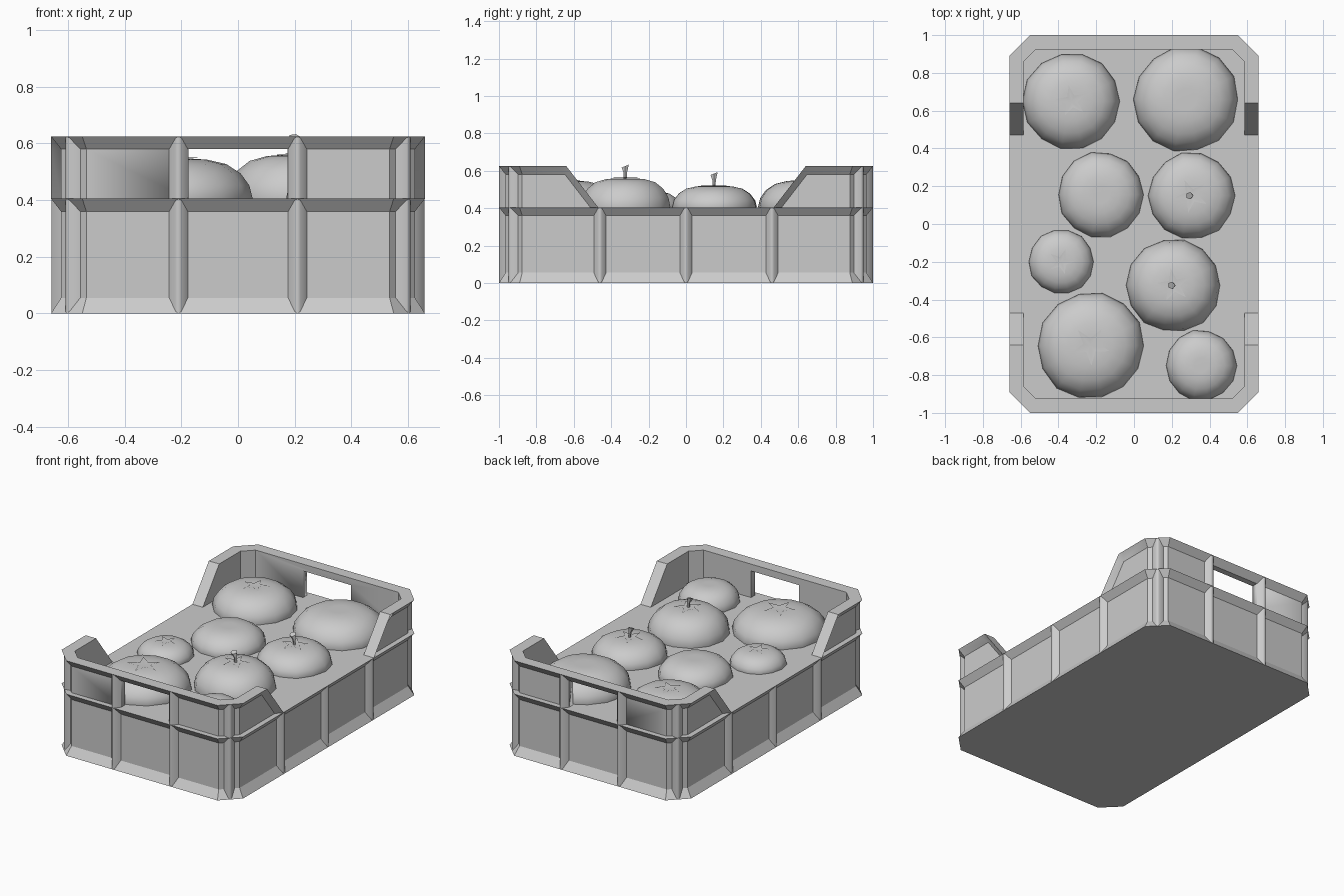
import bpy, bmesh, math, random
from mathutils import Vector, Matrix

random.seed(4)
if "Cube" in bpy.data.objects:
    bpy.data.objects.remove(bpy.data.objects["Cube"])

grey = bpy.data.materials.new("plain_grey")
grey.use_nodes = True
grey.diffuse_color = (0.6, 0.6, 0.6, 1)
grey.node_tree.nodes["Principled BSDF"].inputs["Base Color"].default_value = (0.6, 0.6, 0.6, 1)

HX, HY, CHAMFER = 0.66, 1.0, 0.11   # outer half sizes and corner cut
RECESS, WALL = 0.035, 0.075         # panel depth and wall thickness
DECK, TOP = 0.405, 0.625            # heights of the lower and upper rims


def finish(name, bm, angle):
    bmesh.ops.recalc_face_normals(bm, faces=bm.faces[:])
    mesh = bpy.data.meshes.new(name)
    bm.to_mesh(mesh)
    bm.free()
    mesh.materials.append(grey)
    ob = bpy.data.objects.new(name, mesh)
    bpy.context.collection.objects.link(ob)
    bpy.ops.object.select_all(action='DESELECT')
    ob.select_set(True)
    bpy.context.view_layer.objects.active = ob
    bpy.ops.object.shade_smooth_by_angle(angle=math.radians(angle))
    return ob


def bridge(bm, loops):
    for a, b in zip(loops, loops[1:]):
        n = len(a)
        for i in range(n):
            j = (i + 1) % n
            bm.faces.new((a[i], a[j], b[j], b[i]))


def corner_pair(inset):
    # The two ends of one cut corner, moved inward by the inset
    x, y = HX - inset, HY - inset
    c = CHAMFER - inset * (2 - math.sqrt(2))
    return (x, y - c), (x - c, y)


# Lower box with flared rims
bm = bmesh.new()
loops = []
for inset, z in ((0, 0), (RECESS, 0.055), (RECESS, 0.36), (0, DECK)):
    (ax, ay), (bx, by) = corner_pair(inset)
    plan = [(ax, ay), (bx, by), (-bx, by), (-ax, ay),
            (-ax, -ay), (-bx, -by), (bx, -by), (ax, -ay)]
    loops.append([bm.verts.new((x, y, z)) for x, y in plan])
bridge(bm, loops)
bm.faces.new(loops[0])
bm.faces.new(loops[-1])
finish("crate_box", bm, 20)


# Raised end walls, with sloping ends and a hand hole
def slope_y(z):
    return 0.47 + (z - DECK) / (TOP - DECK) * 0.17


def end_wall(name, side):
    bm = bmesh.new()
    panel = [(RECESS, DECK), (RECESS, 0.58), (0, TOP), (WALL, TOP), (WALL, DECK)]
    edge = [(0, DECK), (0, 0.58)] + panel[2:]
    half = [[(HX - d, slope_y(z), z) for d, z in edge],
            [(HX - d, slope_y(z) + 0.042, z) for d, z in panel]]
    for k in (0, 1):
        half.append([(*corner_pair(d)[k], z) for d, z in panel])
    stations = half + [[(-x, y, z) for x, y, z in s] for s in reversed(half)]
    loops = [[bm.verts.new((x, side * y, z)) for x, y, z in s] for s in stations]
    bridge(bm, loops)
    bm.faces.new(loops[0])
    bm.faces.new(loops[-1])
    wall = finish(name, bm, 20)

    cut = bmesh.new()
    bmesh.ops.create_cube(cut, size=1, matrix=Matrix.Translation((0, side * 0.95, 0.48))
                          @ Matrix.Diagonal((0.35, 0.4, 0.2, 1)))
    cutter = finish(name + "_hole_cutter", cut, 20)
    cutter.hide_render = True
    cutter.hide_viewport = True
    cutter.display_type = 'WIRE'
    mod = wall.modifiers.new("hand_hole", 'BOOLEAN')
    mod.operation = 'DIFFERENCE'
    mod.solver = 'EXACT'
    mod.object = cutter


end_wall("front_end_wall", -1)
end_wall("back_end_wall", 1)


# Upright ribs over the recessed panels
def add_rib(bm, x, y, normal, z0, z1):
    out = Vector((*normal, 0)).normalized()
    along = Vector((-out.y, out.x, 0))
    foot = Vector((x, y, 0)) - out * RECESS
    section = [(-0.035, -0.003), (-0.01, 0.031), (0, 0.034), (0.01, 0.031), (0.035, -0.003)]
    loops = [[bm.verts.new(foot + along * s + out * d + Vector((0, 0, z)))
              for s, d in section] for z in (z0, z1)]
    bridge(bm, loops)
    for loop in loops:
        bm.faces.new(loop)


bm = bmesh.new()
mid = CHAMFER / 2
for z0, z1 in ((0.002, DECK - 0.002), (DECK, TOP - 0.002)):
    for sx in (-1, 1):
        for sy in (-1, 1):
            add_rib(bm, sx * 0.21, sy * HY, (0, sy), z0, z1)
            add_rib(bm, sx * (HX - mid), sy * (HY - mid), (sx, sy), z0, z1)
for sx in (-1, 1):
    for y in (-0.46, 0, 0.46):
        add_rib(bm, sx * HX, y, (sx, 0), 0.002, DECK - 0.002)
finish("crate_ribs", bm, 60)


# Round fruit, shown as domes above the deck
def fruit(name, x, y, radius, height):
    bm = bmesh.new()
    count = 14
    wobble = [random.uniform(0.97, 1.01) for _ in range(count)]
    profile = [(0.97, -0.15), (1, 0.02), (0.96, 0.33), (0.85, 0.63),
               (0.67, 0.86), (0.43, 0.97), (0.2, 1)]
    loops = []
    for r, h in profile:
        loops.append([bm.verts.new((
            x + radius * r * w * math.cos(math.tau * i / count),
            y + radius * r * w * math.sin(math.tau * i / count),
            DECK + height * h)) for i, w in enumerate(wobble)])
    bridge(bm, loops)
    bm.faces.new(loops[0])
    centre = bm.verts.new((x, y, DECK + height * 0.97))
    for i in range(count):
        bm.faces.new((loops[-1][i], loops[-1][(i + 1) % count], centre))
    finish(name, bm, 50)


# Five-pointed leaf star with its centre dipped
def leaf_star(name, x, y, z, size, turn):
    bm = bmesh.new()
    ring = []
    for i in range(10):
        r = size * (1 if i % 2 == 0 else 0.38)
        a = turn + math.tau * i / 10
        lift = 0.002 if i % 2 == 0 else 0.004
        ring.append(bm.verts.new((x + r * math.cos(a), y + r * math.sin(a), z + lift)))
    centre = bm.verts.new((x, y, z + 0.001))
    for i in range(10):
        bm.faces.new((ring[i], ring[(i + 1) % 10], centre))
    finish(name, bm, 20)


# Short stalk, wider and leaning at its tip
def stalk(name, x, y, z):
    bm = bmesh.new()
    loops = []
    for r, dx, h in ((0.008, 0, -0.01), (0.01, 0, 0.03), (0.02, -0.012, 0.065)):
        loops.append([bm.verts.new((x + dx + r * math.cos(math.tau * i / 5),
                                    y + r * math.sin(math.tau * i / 5),
                                    z + h + (0.008 * math.sin(math.tau * i / 5) if dx else 0)))
                      for i in range(5)])
    bridge(bm, loops)
    for loop in (loops[0], loops[-1]):
        bm.faces.new(loop)
    finish(name, bm, 30)


# x, y, radius, height, star size (0 for none), has stalk
layout = [
    (-0.33, 0.65, 0.26, 0.14, 0.085, False),
    (0.275, 0.66, 0.28, 0.145, 0, False),
    (-0.175, 0.155, 0.228, 0.11, 0, False),
    (0.305, 0.15, 0.232, 0.115, 0.09, True),
    (-0.385, -0.2, 0.173, 0.085, 0.07, False),
    (0.21, -0.325, 0.25, 0.155, 0.09, True),
    (-0.23, -0.645, 0.285, 0.142, 0.105, False),
    (0.355, -0.75, 0.19, 0.11, 0, False),
]
for n, (x, y, radius, height, star, has_stalk) in enumerate(layout, 1):
    fruit(f"fruit_{n}", x, y, radius, height)
    if star:
        leaf_star(f"leaf_star_{n}", x, y, DECK + height, star, n * 0.5)
    if has_stalk:
        stalk(f"stalk_{n}", x, y, DECK + height)
